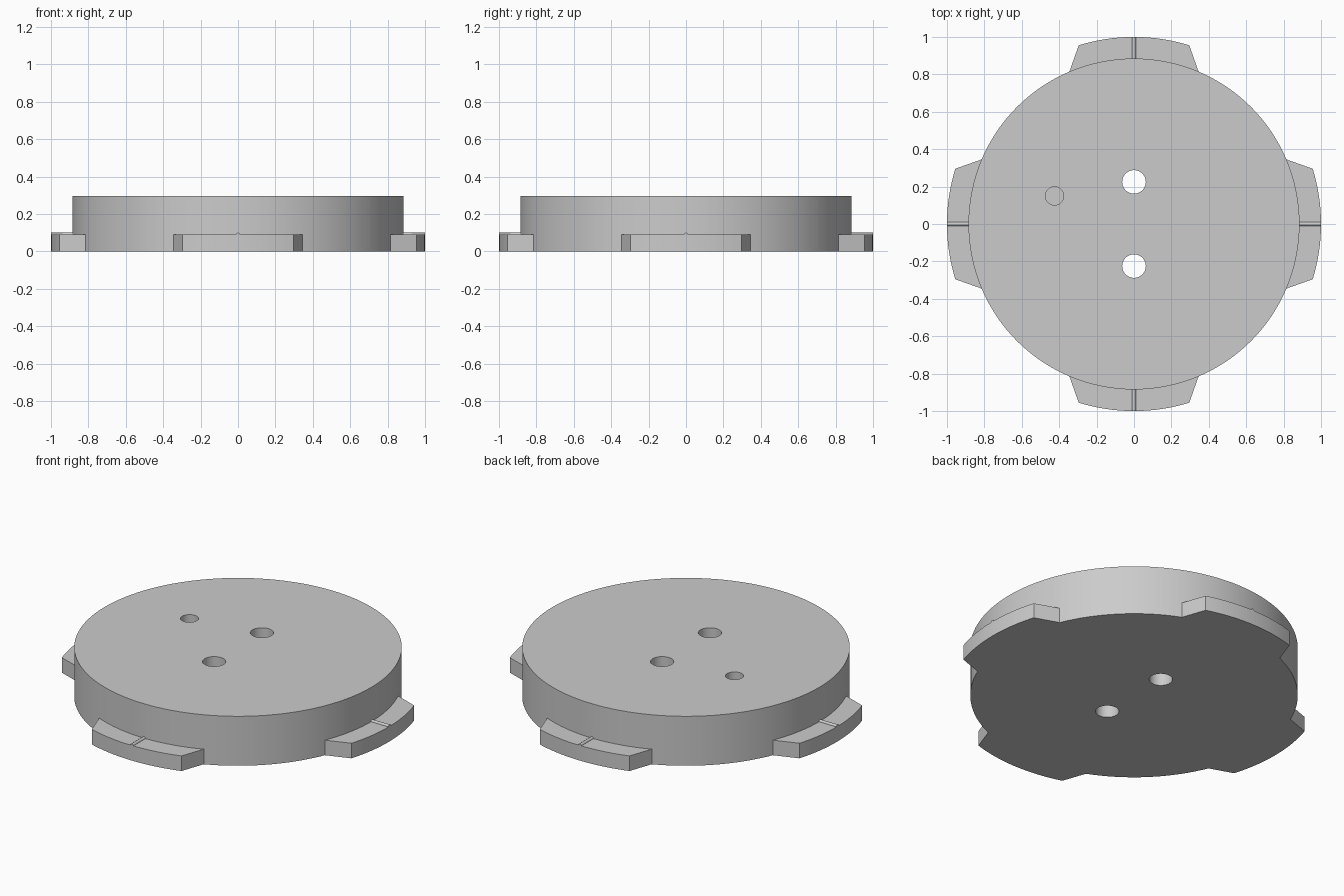
import bpy
import bmesh
from math import sin, cos, pi, radians
from mathutils import Matrix

DISC_R, DISC_H = 0.885, 0.295
TAB_R, TAB_H = 1.0, 0.09
TAB_ANGLE = radians(17.2)
RIB_R = 0.01

cube = bpy.data.objects.get("Cube")
if cube:
    bpy.data.objects.remove(cube, do_unlink=True)

grey = bpy.data.materials.new("plain grey")
grey.use_nodes = True
colour = (0.6, 0.6, 0.6, 1)
grey.diffuse_color = colour
grey.node_tree.nodes["Principled BSDF"].inputs["Base Color"].default_value = colour


def make_object(name, bm):
    bmesh.ops.recalc_face_normals(bm, faces=bm.faces[:])
    mesh = bpy.data.meshes.new(name)
    bm.to_mesh(mesh)
    bm.free()
    mesh.materials.append(grey)
    obj = bpy.data.objects.new(name, mesh)
    bpy.context.collection.objects.link(obj)
    return obj


def prism(name, outline, z0, z1):
    """Extrude a flat outline from z0 to z1."""
    bm = bmesh.new()
    face = bm.faces.new([bm.verts.new((x, y, z0)) for x, y in outline])
    top = bmesh.ops.extrude_face_region(bm, geom=[face])["geom"]
    verts = [v for v in top if isinstance(v, bmesh.types.BMVert)]
    bmesh.ops.translate(bm, verts=verts, vec=(0, 0, z1 - z0))
    return make_object(name, bm)


def cylinder(name, x, y, radius, z0, z1, sides):
    ring = [2 * pi * i / sides for i in range(sides)]
    return prism(name, [(x + radius * cos(a), y + radius * sin(a)) for a in ring], z0, z1)


def combine(target, tool, operation):
    """Merge or cut with a helper, then discard the helper."""
    mod = target.modifiers.new("Boolean", 'BOOLEAN')
    mod.operation, mod.solver, mod.object = operation, 'EXACT', tool
    bpy.context.view_layer.objects.active = target
    bpy.ops.object.modifier_apply(modifier=mod.name)
    bpy.data.objects.remove(tool, do_unlink=True)


# Main round plate
disc = cylinder("locking_disc", 0, 0, DISC_R, 0, DISC_H, 128)

# Four locking tabs, each with flared sides and a rounded detent rib
arc = [TAB_ANGLE * (1 - i / 8) for i in range(17)]
tab_outline = [(TAB_R * sin(a), TAB_R * cos(a)) for a in arc]
tab_outline += [(-0.36, 0.773), (0.36, 0.773)]
for i in range(4):
    turn = Matrix.Rotation(i * pi / 2, 4, 'Z')
    tab = prism("tab", tab_outline, 0, TAB_H)
    rib = cylinder("rib", 0, 0, RIB_R, 0.84, TAB_R - 0.0002, 16)
    rib.data.transform(Matrix.Translation((0, 0, TAB_H)) @ Matrix.Rotation(-pi / 2, 4, 'X'))
    combine(tab, rib, 'UNION')
    tab.data.transform(turn)
    combine(disc, tab, 'UNION')

# Two through holes and one blind locating hole
for y in (-0.225, 0.225):
    combine(disc, cylinder("through_hole", 0, y, 0.063, -0.1, 0.4, 48), 'DIFFERENCE')
combine(disc, cylinder("blind_hole", -0.425, 0.15, 0.049, 0.15, 0.4, 40), 'DIFFERENCE')

# Smooth round walls with crisp edges
bpy.ops.object.select_all(action='DESELECT')
disc.select_set(True)
bpy.context.view_layer.objects.active = disc
bpy.ops.object.shade_smooth_by_angle(angle=radians(25))
